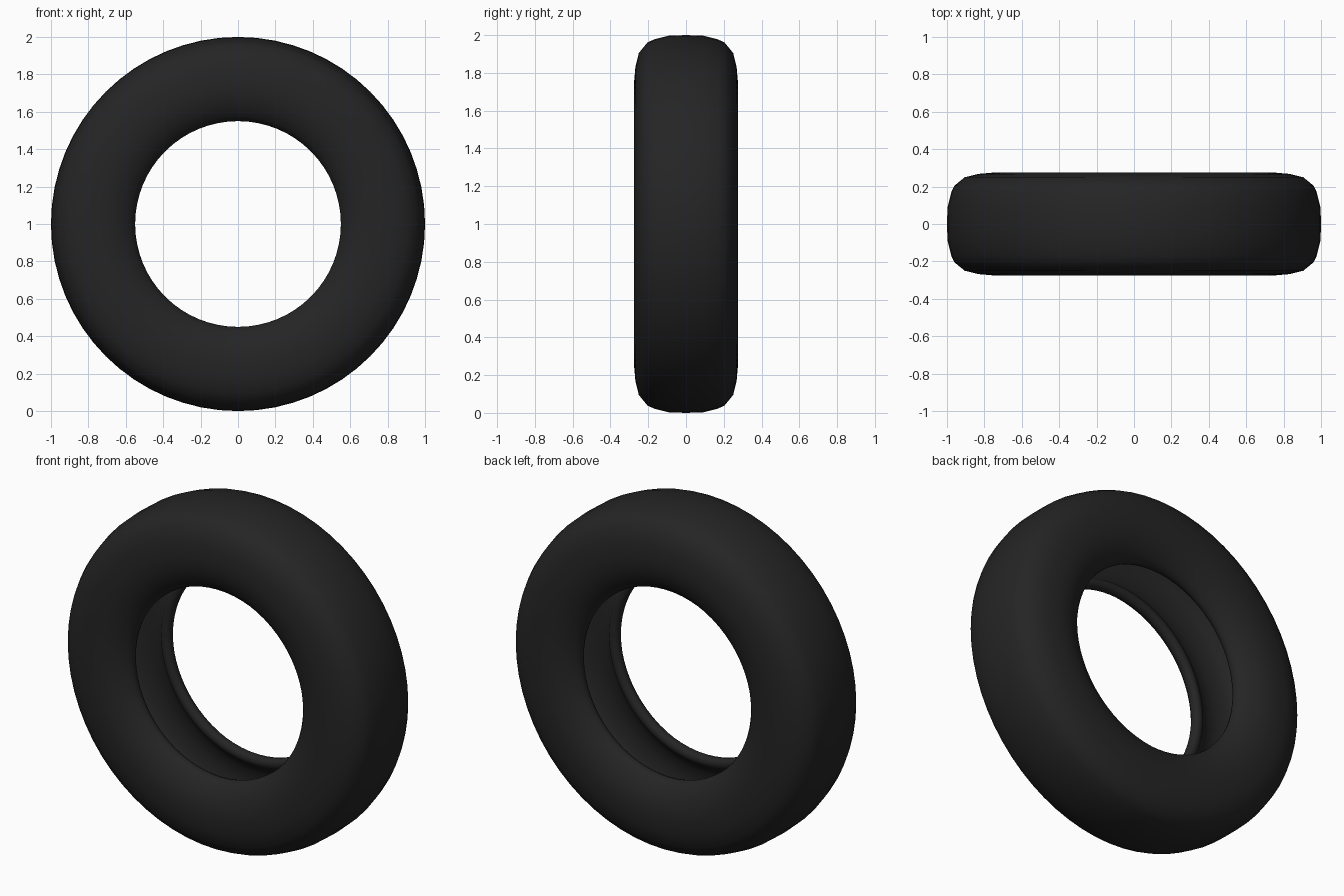
import bpy, bmesh, math

if "Cube" in bpy.data.objects:
    bpy.data.objects.remove(bpy.data.objects["Cube"])

SEGMENTS = 64

# Rubber colour
rubber = bpy.data.materials.new("black_rubber")
rubber.diffuse_color = (0.018, 0.018, 0.018, 1)
rubber.use_nodes = True
rubber.node_tree.nodes["Principled BSDF"].inputs["Base Color"].default_value = rubber.diffuse_color

# Half cross-section (y, radius): outer tread, side wall, bead, hollow inside
half = [(0.09, 0.997), (0.17, 0.977), (0.205, 0.96), (0.25, 0.905), (0.268, 0.83),
        (0.275, 0.75), (0.268, 0.68), (0.245, 0.62), (0.215, 0.575), (0.19, 0.555),
        (0.17, 0.55), (0.15, 0.557), (0.14, 0.575), (0.145, 0.60), (0.175, 0.625),
        (0.205, 0.68), (0.215, 0.75), (0.205, 0.83), (0.18, 0.885), (0.10, 0.92)]
profile = [(0, 1.0)] + half + [(0, 0.93)] + [(-y, r) for y, r in reversed(half)]

# Tyre: revolve the closed section around the y axis
bm = bmesh.new()
rings = []
for i in range(SEGMENTS):
    a = 2 * math.pi * i / SEGMENTS
    rings.append([bm.verts.new((r * math.sin(a), y, 1 + r * math.cos(a))) for y, r in profile])
n = len(profile)
for i in range(SEGMENTS):
    p, q = rings[i], rings[(i + 1) % SEGMENTS]
    for j in range(n):
        k = (j + 1) % n
        bm.faces.new((p[j], p[k], q[k], q[j]))
bmesh.ops.recalc_face_normals(bm, faces=bm.faces)
for f in bm.faces:
    f.smooth = True
mesh = bpy.data.meshes.new("tyre")
bm.to_mesh(mesh)
bm.free()
mesh.materials.append(rubber)
tyre = bpy.data.objects.new("tyre", mesh)
bpy.context.collection.objects.link(tyre)
